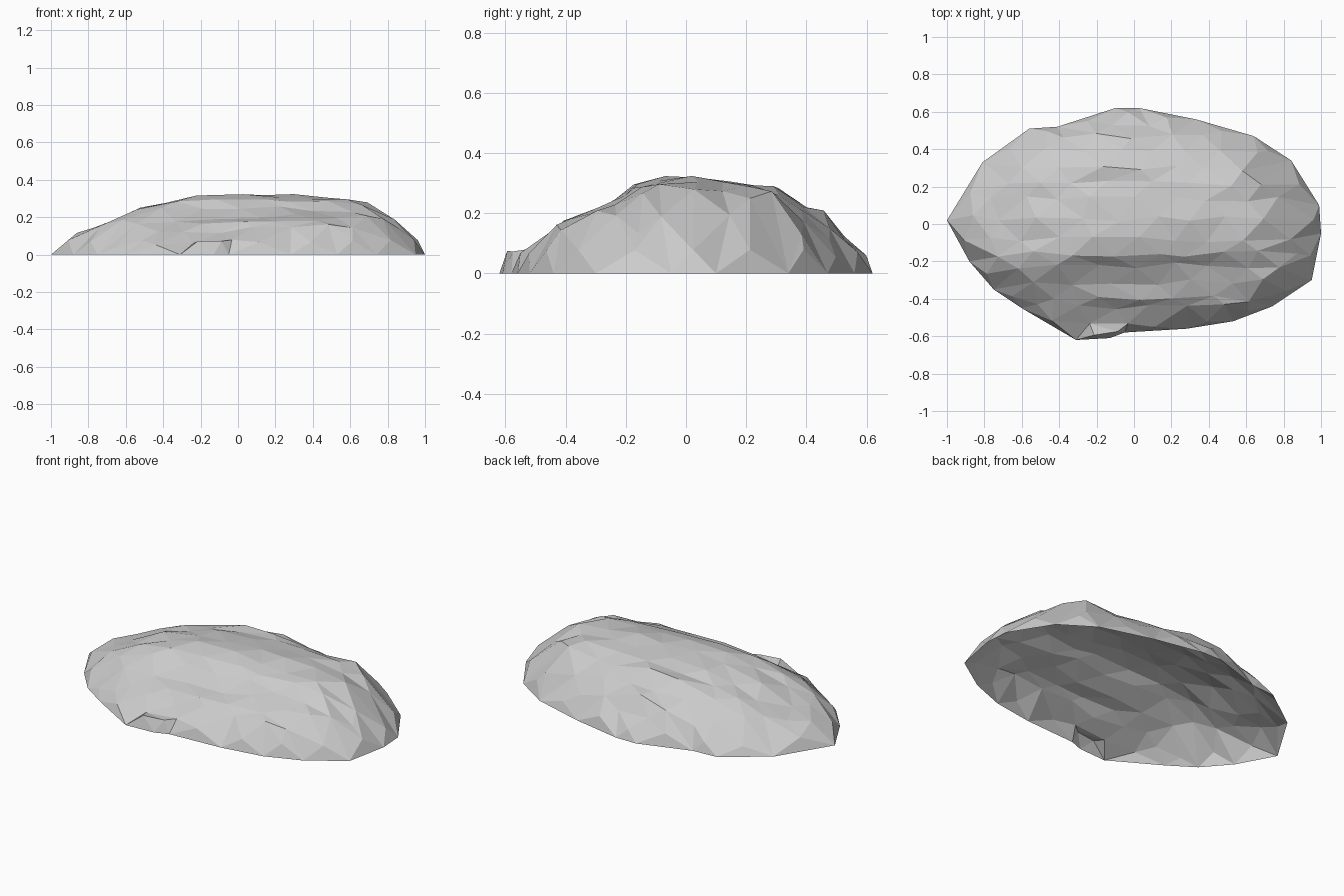
import bpy, bmesh, random, math
from mathutils import Vector, geometry

if "Cube" in bpy.data.objects:
    bpy.data.objects.remove(bpy.data.objects["Cube"])
random.seed(7)

# footprint on the ground
OUTLINE = [(-1, .02), (-.81, .33), (-.56, .51), (-.41, .52), (-.1, .62), (.03, .62),
           (.33, .56), (.64, .47), (.84, .34), (.99, .1), (1, -.05), (.95, -.3),
           (.74, -.44), (.53, -.52), (.28, -.56), (-.05, -.58), (-.13, -.61),
           (-.31, -.62), (-.6, -.45), (-.75, -.35), (-.88, -.2)]
# height limits along x and along y (ledges on the front)
ALONG_X = [(-1, 0), (-.96, .08), (-.85, .13), (-.62, .2), (-.5, .27), (-.18, .32),
           (.1, .325), (.2, .31), (.3, .33), (.52, .295), (.67, .31), (.74, .25),
           (.87, .2), (.94, .11), (.99, .06), (1, 0)]
ALONG_Y = [(-.62, 0), (-.61, .075), (-.53, .09), (-.4, .185), (-.35, .19), (-.2, .26),
           (-.17, .3), (-.1, .33), (.13, .32), (.2, .3), (.3, .3), (.34, .27),
           (.46, .21), (.55, .1), (.6, .06), (.62, 0)]
# broad dents and bumps: x, y, radius x, radius y, height
DENTS = [(-.5, .3, .3, .2, -.045), (.35, .42, .25, .12, -.045), (.6, .27, .15, .1, .05),
         (-.5, -.4, .3, .13, -.05), (.66, -.03, .1, .14, .03), (.1, -.5, .4, .06, -.02)]
ROWS = [-.53, -.44, -.4, -.31, -.22, -.16, -.08, .03, .13, .22, .3, .39, .47, .54]
STRETCH = 2.0   # makes the facets long in x


def lookup(table, t):
    for (a, p), (b, q) in zip(table, table[1:]):
        if a <= t <= b:
            return p + (q - p) * (t - a) / (b - a)
    return 0


def rim_fraction(x, y):
    """0 at the centre, 1 on the footprint edge."""
    for (ax, ay), (bx, by) in zip(OUTLINE, OUTLINE[1:] + OUTLINE[:1]):
        d = ax * by - ay * bx
        u, v = (x * by - y * bx) / d, (ax * y - ay * x) / d
        if u >= -1e-9 and v >= -1e-9:
            return u + v
    return 0


def height(x, y):
    s = min(1, rim_fraction(x, y))
    dome = .345 * (1 - s ** 2.5) ** .6
    top = min(lookup(ALONG_X, x), lookup(ALONG_Y, y))
    z = min(top, dome)
    for cx, cy, rx, ry, h in DENTS:
        z += h * math.exp(-((x - cx) / rx) ** 2 - ((y - cy) / ry) ** 2)
    return max(.025, min(z, top))


# ground edge, then a steep foot ring with staggered points
points = [(x, y, 0) for x, y in OUTLINE]
for (ax, ay), (bx, by) in zip(OUTLINE, OUTLINE[1:] + OUTLINE[:1]):
    x, y = (ax + bx) * .483, (ay + by) * .483
    points.append((x, y, height(x, y)))

# upper surface: loose rows of points following the ledges
for k, row in enumerate(ROWS):
    x = -1 + (k % 2) * .1
    while x < 1:
        px = x + random.uniform(-.04, .04)
        py = row + random.uniform(-.018, .018)
        if rim_fraction(px, py) < .92:
            z = height(px, py) * .98 + random.uniform(-.012, .01)
            points.append((px, py, min(.33, z)))
        x += .2

flat = [Vector((x, y * STRETCH)) for x, y, z in points]
n = len(OUTLINE)
edges = [(i, (i + 1) % n) for i in range(n)]
_, _, faces, origin, _, _ = geometry.delaunay_2d_cdt(flat, edges, [], 1, 1e-5)

# rock shell, open underneath
bm = bmesh.new()
verts = [bm.verts.new(points[o[0]]) for o in origin]
for f in faces:
    bm.faces.new([verts[i] for i in f])
bm.normal_update()
for f in bm.faces:
    if f.normal.z < 0:
        f.normal_flip()
mesh = bpy.data.meshes.new("rock")
bm.to_mesh(mesh)
bm.free()
rock = bpy.data.objects.new("rock", mesh)
bpy.context.collection.objects.link(rock)
